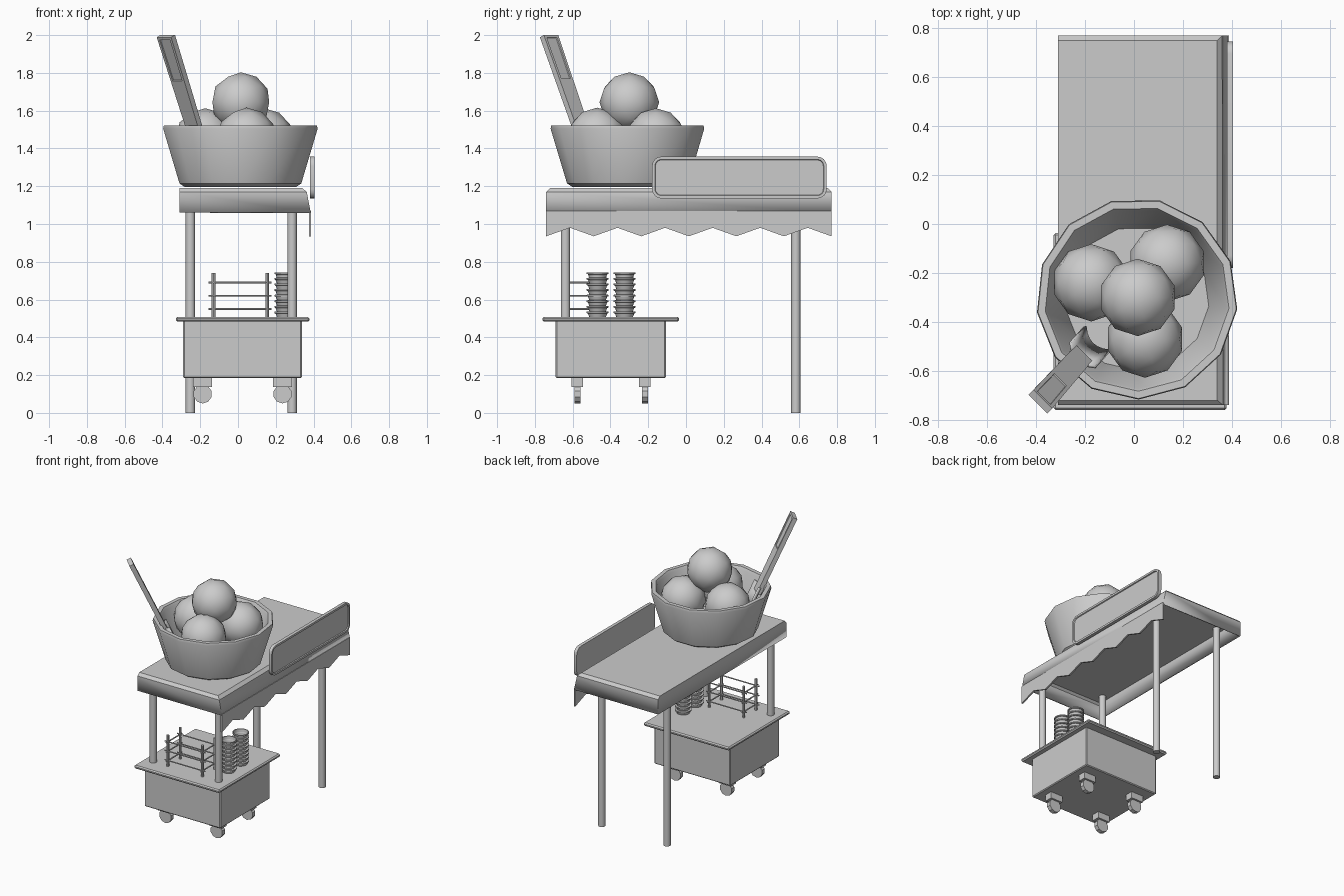
import bpy
import bmesh
import math
from mathutils import Vector, Matrix

cube = bpy.data.objects.get("Cube")
if cube:
    bpy.data.objects.remove(cube, do_unlink=True)

GREY = (0.6, 0.6, 0.6, 1.0)
mat = bpy.data.materials.new("light_grey")
mat.use_nodes = True
mat.diffuse_color = GREY
mat.node_tree.nodes["Principled BSDF"].inputs["Base Color"].default_value = GREY


def finish(name, bm, angle=35):
    bmesh.ops.recalc_face_normals(bm, faces=bm.faces)
    mesh = bpy.data.meshes.new(name)
    bm.to_mesh(mesh)
    bm.free()
    mesh.materials.append(mat)
    ob = bpy.data.objects.new(name, mesh)
    bpy.context.collection.objects.link(ob)
    bpy.ops.object.select_all(action='DESELECT')
    ob.select_set(True)
    bpy.context.view_layer.objects.active = ob
    bpy.ops.object.shade_smooth_by_angle(angle=math.radians(angle))
    return ob


def bevel(bm, edges, width, segments=1):
    bmesh.ops.bevel(bm, geom=edges, offset=width, segments=segments,
                    profile=0.5, affect='EDGES')


def box_mesh(lo, hi):
    bm = bmesh.new()
    lo, hi = Vector(lo), Vector(hi)
    size = Matrix.Diagonal((*(hi - lo), 1))
    bmesh.ops.create_cube(bm, size=1, matrix=Matrix.Translation((lo + hi) / 2) @ size)
    return bm


def box(name, lo, hi, width=0.0):
    bm = box_mesh(lo, hi)
    if width:
        bevel(bm, bm.edges[:], width)
    return finish(name, bm)


def rod(name, a, b, radius, sides=12):
    a, b = Vector(a), Vector(b)
    bm = bmesh.new()
    turn = (b - a).to_track_quat('Z', 'Y').to_matrix().to_4x4()
    bmesh.ops.create_cone(bm, cap_ends=True, segments=sides, radius1=radius, radius2=radius,
                          depth=(b - a).length, matrix=Matrix.Translation((a + b) / 2) @ turn)
    return finish(name, bm)


def lathe(name, profile, centre, sides, start=0.0):
    """Revolve (radius, z) points; the first and last rings are capped."""
    bm = bmesh.new()
    rings = []
    for r, z in profile:
        angles = [start + math.tau * i / sides for i in range(sides)]
        rings.append([bm.verts.new((centre[0] + r * math.cos(t),
                                    centre[1] + r * math.sin(t), z)) for t in angles])
    for low, high in zip(rings, rings[1:]):
        for i in range(sides):
            j = (i + 1) % sides
            bm.faces.new((low[i], low[j], high[j], high[i]))
    bm.faces.new(rings[0])
    bm.faces.new(rings[-1])
    return finish(name, bm)


def recess(bm, direction, border, depth):
    """Frame the face that looks along direction and sink its middle."""
    bm.normal_update()
    face = max(bm.faces, key=lambda f: f.normal.dot(direction) * f.calc_area())
    bmesh.ops.inset_region(bm, faces=[face], thickness=border)
    bmesh.ops.inset_region(bm, faces=[face], thickness=0.003, depth=-depth)


# Canopy: hollow shell with one sloping side
bm = box_mesh((-0.31, -0.74, 1.06), (0.385, 0.77, 1.19))
for v in bm.verts:
    if v.co.x > 0 and v.co.z > 1.1:
        v.co.x = 0.36
bevel(bm, [e for e in bm.edges if all(v.co.z > 1.1 for v in e.verts)
           and any(v.co.x > 0 for v in e.verts)], 0.02)
bm.normal_update()
bmesh.ops.delete(bm, geom=[f for f in bm.faces if f.normal.z < -0.9], context='FACES')
canopy = finish("canopy", bm, 15)
shell = canopy.modifiers.new("thickness", 'SOLIDIFY')
shell.thickness = 0.012
shell.offset = -1

# Zigzag hem along the sloping side
bm = bmesh.new()
steps = 12
outline = [(-0.74, 1.07)]
for i in range(steps + 1):
    outline.append((-0.74 + 1.51 * i / steps, 0.98 if i % 2 else 0.935))
outline.append((0.77, 1.07))
face = bm.faces.new([bm.verts.new((0.375, y, z)) for y, z in outline])
out = bmesh.ops.extrude_face_region(bm, geom=[face])
bmesh.ops.translate(bm, vec=(0.012, 0, 0),
                    verts=[g for g in out["geom"] if isinstance(g, bmesh.types.BMVert)])
finish("zigzag_hem", bm, 15)

# Sign board with rounded corners and a sunken panel
bm = box_mesh((0.38, -0.18, 1.135), (0.404, 0.745, 1.357))
bevel(bm, [e for e in bm.edges if abs(e.verts[0].co.x - e.verts[1].co.x) > 0.01], 0.05, 4)
recess(bm, Vector((1, 0, 0)), 0.015, 0.007)
finish("sign_board", bm)

# Poles: short ones stand on the cart, long ones on the ground
for x, side in ((-0.252, "right"), (0.287, "left")):
    rod("front_pole_" + side, (x, -0.638, 0.5), (x, -0.638, 1.18), 0.025)
    rod("back_pole_" + side, (x, 0.582, 0), (x, 0.582, 1.18), 0.025)

# Cart with casters
box("cart_body", (-0.29, -0.69, 0.185), (0.338, -0.107, 0.49), 0.006)
box("cart_shelf", (-0.328, -0.76, 0.483), (0.378, -0.037, 0.508), 0.008)
for x in (-0.187, 0.236):
    for y in (-0.575, -0.218):
        box("caster_fork", (x - 0.05, y - 0.03, 0.137), (x + 0.05, y + 0.03, 0.19))
        rod("caster_wheel", (x, y - 0.016, 0.1), (x, y + 0.016, 0.1), 0.05, 10)

# Wire rack
rack_x, rack_y = (-0.13, 0.155), (-0.64, -0.495)
for x in rack_x:
    for y in rack_y:
        rod("rack_post", (x, y, 0.5), (x, y, 0.74), 0.01, 8)
for z in (0.55, 0.62, 0.69):
    for y in rack_y:
        rod("rack_long_rail", (-0.155, y, z), (0.178, y, z), 0.005, 6)
    for x in rack_x:
        rod("rack_short_rail", (x, -0.66, z), (x, -0.475, z), 0.005, 6)

# Stacked cups
ribs = 8
profile = []
for i in range(ribs):
    z = 0.508 + i * 0.0297
    profile += [(0.044, z), (0.051, z + 0.018), (0.058, z + 0.02), (0.058, z + 0.028)]
profile += [(0.05, 0.744), (0.042, 0.69)]
for y in (-0.468, -0.325):
    lathe("cup_stack", profile, (0.25, y), 16)

# Big bowl
lathe("bowl", [(0.295, 1.195), (0.325, 1.215), (0.412, 1.505), (0.408, 1.522),
               (0.378, 1.522), (0.368, 1.505), (0.295, 1.235)],
      (0.012, -0.305), 13, math.radians(-6))

# Scoops
for x, y, z in ((0.015, -0.3, 1.645), (-0.175, -0.24, 1.455),
                (0.135, -0.16, 1.455), (0.045, -0.47, 1.458)):
    bm = bmesh.new()
    bmesh.ops.create_icosphere(bm, subdivisions=2, radius=0.158,
                               matrix=Matrix.Translation((x, y, z)))
    finish("scoop_ball", bm)

# Leaning spoon: handle with a sunken grip panel, and a wider curved blade
top = Vector((-0.382, -0.725, 1.995))
along = Vector((0.31, 0.345, -1)).normalized()
across = Vector((1, -1, 0)).normalized()
up = across.cross(along).normalized()
frame = Matrix((across, along, up)).transposed().to_4x4()
frame.translation = top

bm = box_mesh((-0.054, 0, -0.016), (0.054, 0.6, 0.016))
for v in bm.verts:
    if v.co.y > 0.1:
        v.co.x *= 0.85
# grip panel is cut on the upper half of both broad faces
bmesh.ops.bisect_plane(bm, geom=bm.verts[:] + bm.edges[:] + bm.faces[:],
                       plane_co=(0, 0.27, 0), plane_no=(0, 1, 0))
bm.normal_update()
grip = [f for f in bm.faces if abs(f.normal.z) > 0.9 and f.calc_center_median().y < 0.27]
for f in grip:
    bmesh.ops.inset_region(bm, faces=[f], thickness=0.022)
    bmesh.ops.inset_region(bm, faces=[f], thickness=0.002, depth=-0.006)
bm.transform(frame)
finish("spoon_handle", bm)

bm = bmesh.new()
cols = 6
rows = []
for y in (0.55, 0.76):
    ts = [2 * i / cols - 1 for i in range(cols + 1)]
    rows.append([bm.verts.new((0.075 * t, y, 0.035 * t * t - 0.01)) for t in ts])
for i in range(cols):
    bm.faces.new((rows[0][i], rows[0][i + 1], rows[1][i + 1], rows[1][i]))
bm.transform(frame)
blade = finish("spoon_blade", bm)
blade.modifiers.new("thickness", 'SOLIDIFY').thickness = 0.012
